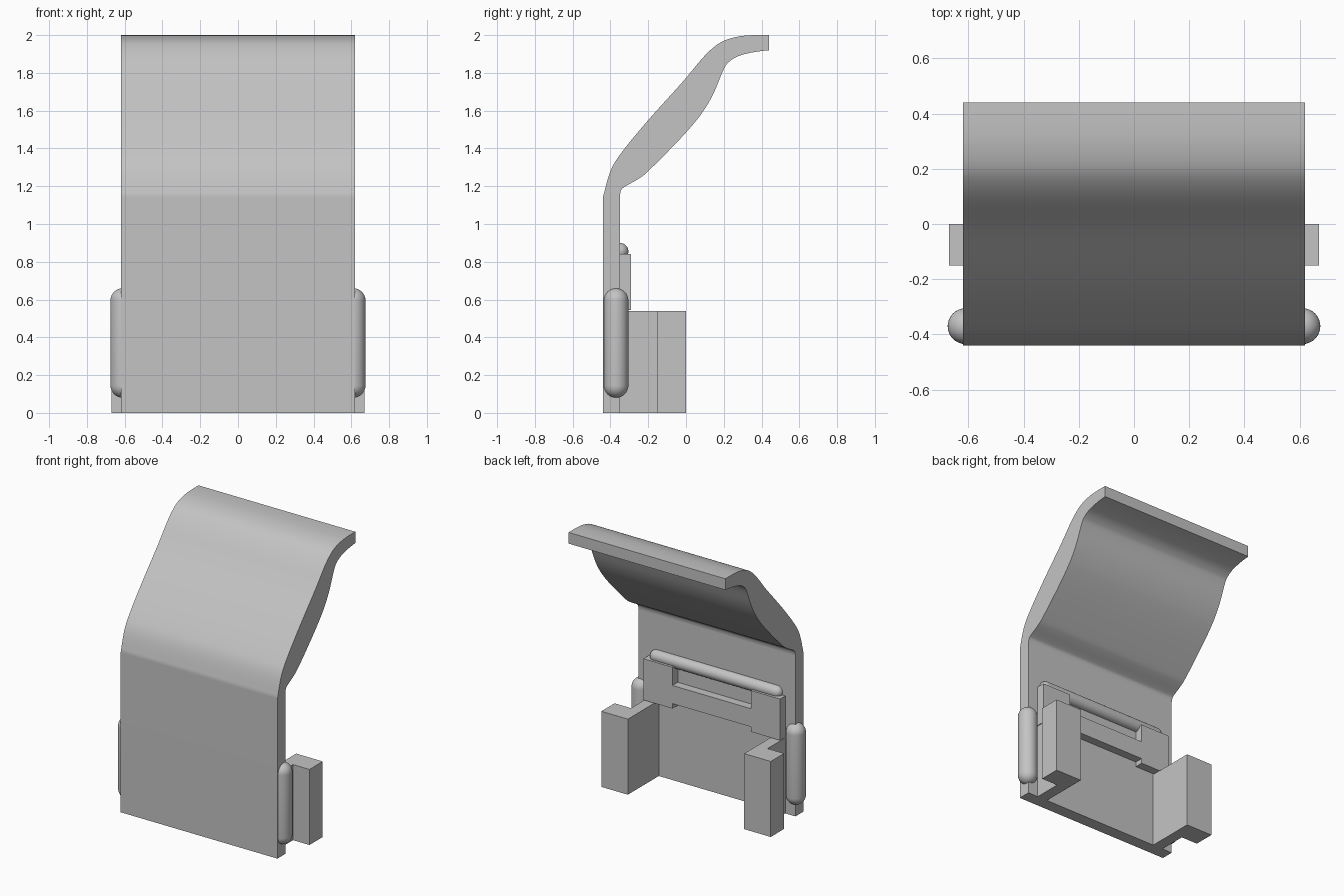
import bpy, bmesh, math
from mathutils import Vector

cube = bpy.data.objects.get("Cube")
if cube:
    bpy.data.objects.remove(cube, do_unlink=True)

grey = bpy.data.materials.new("plain grey")
grey.use_nodes = True
grey.diffuse_color = (0.55, 0.55, 0.55, 1)
grey.node_tree.nodes["Principled BSDF"].inputs["Base Color"].default_value = (0.55, 0.55, 0.55, 1)


def finish(name, bm, smooth=False):
    bmesh.ops.recalc_face_normals(bm, faces=bm.faces)
    mesh = bpy.data.meshes.new(name)
    bm.to_mesh(mesh)
    bm.free()
    obj = bpy.data.objects.new(name, mesh)
    bpy.context.collection.objects.link(obj)
    mesh.materials.append(grey)
    if smooth:
        bpy.ops.object.select_all(action='DESELECT')
        obj.select_set(True)
        bpy.context.view_layer.objects.active = obj
        bpy.ops.object.shade_smooth_by_angle(angle=math.radians(35))
    return obj


def extrude(name, points, offset, smooth=False):
    """Closed outline swept along an offset vector."""
    bm = bmesh.new()
    face = bm.faces.new([bm.verts.new(p) for p in points])
    new = bmesh.ops.extrude_face_region(bm, geom=[face])["geom"]
    bmesh.ops.translate(bm, vec=offset, verts=[v for v in new if isinstance(v, bmesh.types.BMVert)])
    return finish(name, bm, smooth)


def curve_through(points, steps=4):
    """Catmull-Rom curve through the points."""
    pts = [Vector(p) for p in points]
    out = []
    for i in range(len(pts) - 1):
        a, b, c, d = pts[max(i - 1, 0)], pts[i], pts[i + 1], pts[min(i + 2, len(pts) - 1)]
        for k in range(steps):
            t = k / steps
            out.append(0.5 * (2 * b + (c - a) * t + (2 * a - 5 * b + 4 * c - d) * t**2
                              + (3 * b - a - 3 * c + d) * t**3))
    return out + [pts[-1]]


def capsule(name, radius, length, centre, axis):
    """Round-ended rod."""
    bm = bmesh.new()
    bmesh.ops.create_uvsphere(bm, u_segments=32, v_segments=16, radius=radius)
    half = length / 2 - radius
    ring = [e for e in bm.edges if all(abs(v.co.z) < 1e-5 for v in e.verts)]
    split = bmesh.ops.split_edges(bm, edges=ring)
    for face in bm.faces:
        face.tag = face.calc_center_median().z > 0
    for vert in bm.verts:
        vert.co.z += half if vert.link_faces[0].tag else -half
    bmesh.ops.bridge_loops(bm, edges=[e for e in bm.edges if e.is_boundary])
    for vert in bm.verts:
        x, y, z = vert.co
        vert.co = Vector((z, y, -x) if axis == 'X' else (x, y, z)) + Vector(centre)
    return finish(name, bm, True)


# Curved panel with a lip at the top
outer = curve_through([(-.44, 1.14), (-.40, 1.28), (-.34, 1.38), (-.2, 1.55), (-.02, 1.75),
                       (.08, 1.87), (.14, 1.93), (.2, 1.97), (.28, 1.993), (.36, 2), (.44, 2)])
inner = curve_through([(.44, 1.92), (.36, 1.91), (.28, 1.89), (.23, 1.86), (.2, 1.82), (.15, 1.7),
                       (.1, 1.61), (.04, 1.53), (-.06, 1.42), (-.2, 1.28), (-.25, 1.24),
                       (-.32, 1.2), (-.343, 1.18), (-.35, 1.15)])
profile = [(-.44, 0)] + outer + inner + [(-.35, 0)]
panel = extrude("panel", [(-.62, p[0], p[1]) for p in profile], (1.24, 0, 0), True)
panel.modifiers.new("flat panel shading", 'WEIGHTED_NORMAL').keep_sharp = True

# Side clips and side rods
clip = [(.46, -.36), (.54, -.36), (.54, -.15), (.67, -.15), (.67, 0), (.46, 0)]
for side, name in ((1, "left"), (-1, "right")):
    extrude(name + "_clip", [(side * x, y, 0) for x, y in clip], (0, 0, .54))
    capsule(name + "_rod", .065, .58, (side * .61, -.37, .37), 'Z')

# Back plate, notched above and below
half = [(.31, .71), (.31, .84), (.54, .84), (.54, .545), (.31, .545), (.31, .58)]
plate = half + [(-x, z) for x, z in reversed(half)]
extrude("back_plate", [(x, -.355, z) for x, z in plate], (0, .065, 0))

# Rod along the top of the back plate
capsule("top_rod", .045, 1.04, (0, -.35, .855), 'X')
